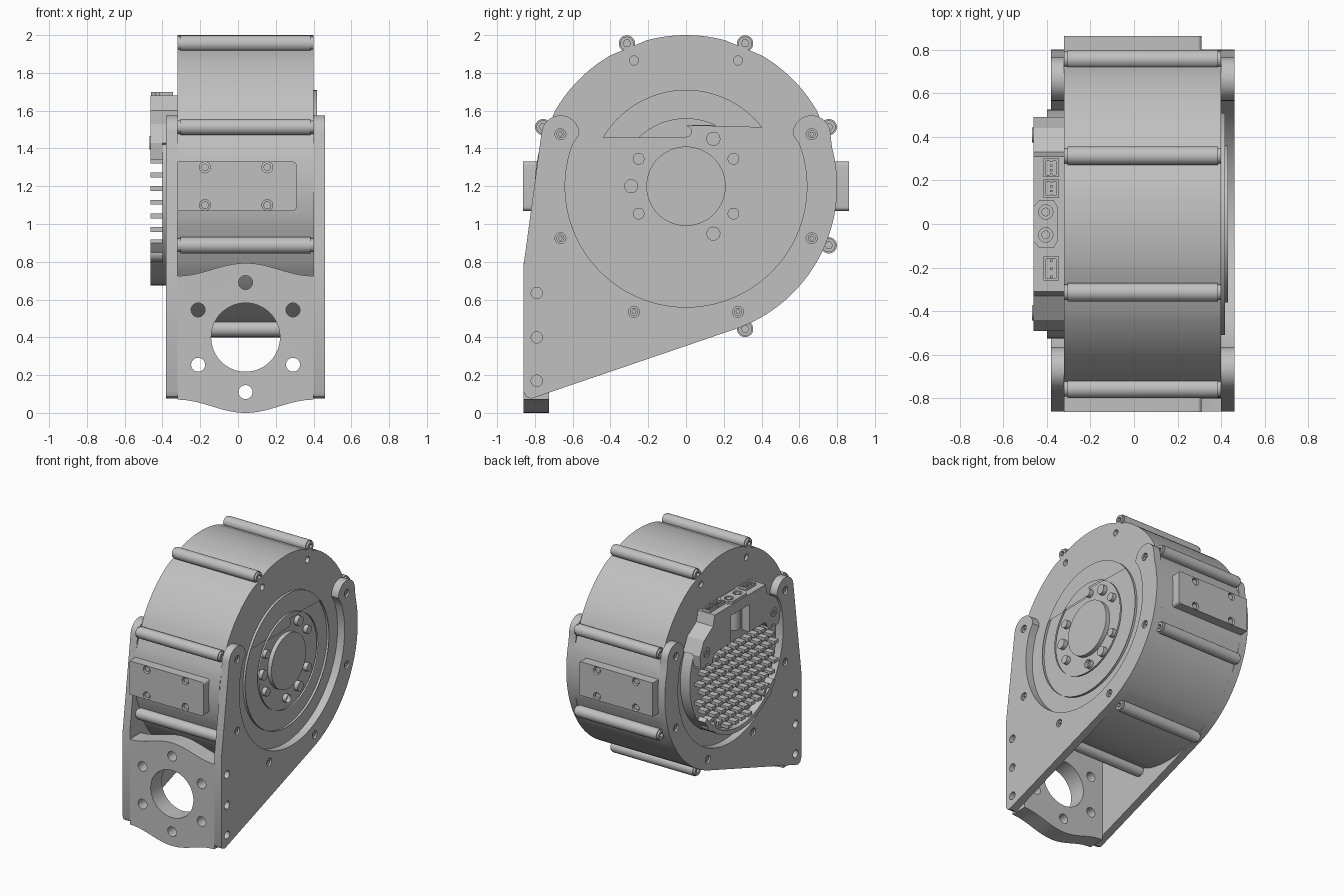
import bpy, bmesh
from math import sin, cos, radians, pi
from mathutils import Matrix, Vector

if "Cube" in bpy.data.objects:
    bpy.data.objects.remove(bpy.data.objects["Cube"])

metal = bpy.data.materials.new("plain_grey_metal")
metal.use_nodes = True
GREY = (0.53, 0.53, 0.53, 1)
metal.diffuse_color = GREY
metal.node_tree.nodes["Principled BSDF"].inputs["Base Color"].default_value = GREY

# Profile planes: the local x, y and extrusion directions in world space
AXES = {"x": ((0, 1, 0), (0, 0, 1), (1, 0, 0)),
        "y": ((1, 0, 0), (0, 0, 1), (0, -1, 0)),
        "z": ((1, 0, 0), (0, 1, 0), (0, 0, 1))}
AXLE = 1.2


def arc(cx, cy, r, a0, a1, n=24):
    angles = [radians(a0 + (a1 - a0) * i / n) for i in range(n + 1)]
    return [(cx + r * cos(a), cy + r * sin(a)) for a in angles]


def circle(cx, cy, r, n=32):
    return arc(cx, cy, r, 0, 360, n)[:-1]


def rect(x0, x1, y0, y1):
    return [(x0, y0), (x1, y0), (x1, y1), (x0, y1)]


def extrude(name, loops, lo, hi, axis="x"):
    """Extrude an outline with holes; lo and hi are world positions on the axis."""
    cu = bpy.data.curves.new(name, "CURVE")
    cu.dimensions, cu.fill_mode, cu.extrude = "2D", "BOTH", (hi - lo) / 2
    for pts in loops:
        sp = cu.splines.new("POLY")
        sp.points.add(len(pts) - 1)
        for p, q in zip(sp.points, pts):
            p.co = (q[0], q[1], 0, 1)
        sp.use_cyclic_u = True
    ob = bpy.data.objects.new(name, cu)
    bpy.context.collection.objects.link(ob)
    bpy.ops.object.select_all(action="DESELECT")
    ob.select_set(True)
    bpy.context.view_layer.objects.active = ob
    bpy.ops.object.convert(target="MESH")
    ob = bpy.context.object
    u, v, w = (Vector(a) for a in AXES[axis])
    mat = Matrix((u, v, w)).transposed().to_4x4()
    mid = (lo + hi) / 2
    mat.translation = Vector([abs(c) * mid for c in w])
    bm = bmesh.new()
    bm.from_mesh(ob.data)
    bmesh.ops.transform(bm, matrix=mat, verts=bm.verts)
    bmesh.ops.remove_doubles(bm, verts=bm.verts, dist=0.0001)
    bmesh.ops.recalc_face_normals(bm, faces=bm.faces)
    bm.to_mesh(ob.data)
    bm.free()
    ob.data.materials.clear()
    ob.data.materials.append(metal)
    bpy.ops.object.shade_smooth_by_angle(angle=radians(30))
    return ob


def polar(r, a):
    return r * cos(radians(a)), AXLE + r * sin(radians(a))


ROD_ANGLES = [22.5 + 45 * k for k in range(8)]

# Drum: round outline with a short flat under each tie rod
outline = [polar(0.8, a) for a in range(0, 360, 3)
           if min(abs(a - r) for r in ROD_ANGLES) > 7]
face_screws = [circle(*polar(0.72, a), 0.024, 20) for a in (67.5, 112.5)]
extrude("drum_body", [outline], -0.30, 0.29)
extrude("drum_front_ring", [outline, circle(0, AXLE, 0.21, 64)] + face_screws, 0.29, 0.40)
extrude("drum_rear_ring", [outline] + face_screws, -0.32, -0.30)

# Tie rods with bored ends
for a in ROD_ANGLES:
    y, z = polar(0.818, a)
    extrude("tie_rod", [circle(y, z, 0.036)], -0.30, 0.38)
    for lo, hi in ((-0.32, -0.30), (0.38, 0.40)):
        extrude("rod_end", [circle(y, z, 0.036), circle(y, z, 0.02, 6)], lo, hi)
    extrude("rod_sleeve", [circle(y, z, 0.043), circle(y, z, 0.034)], -0.305, 0.385)

# Output hub with bolt circle and nested shaft
bore = circle(0, AXLE, 0.21, 64)
bolts = [circle(*polar(0.29, a), 0.031, 24) for a in range(30, 360, 60)]
bolts += [circle(*polar(0.29, a), 0.031, 24) for a in (90, 270)]
pins = [circle(*polar(0.29, a), 0.037, 24) for a in (60, 180, 300)]
extrude("hub_flange", [circle(0, AXLE, 0.51, 96), bore] + bolts + pins, 0.40, 0.418)
extrude("hub_disc", [circle(0, AXLE, 0.36, 80), bore] + bolts + pins, 0.418, 0.432)
for r, inner, end in ((0.12, 0.1, 0.37), (0.1, 0.07, 0.355), (0.05, 0.012, 0.385)):
    extrude("shaft_ring", [circle(0, AXLE, r, 48), circle(0, AXLE, inner, 32)], 0.29, end)

# Side plates of the bracket
plate = [(-0.86, 0.115), (-0.848, 0.087), (-0.82, 0.075)]
plate += arc(0, AXLE, 0.8, -71, 15, 40)
plate += arc(0.665, 1.475, 0.1, 0, 180, 20)
plate += arc(0, AXLE, 0.64, 20, -200, 80)
plate += arc(-0.665, 1.475, 0.1, 0, 172, 20)
plate += [(-0.86, 0.78)]
mounts = [polar(0.72, a) for a in ROD_ANGLES if not 60 < a < 120]
holes = [circle(y, z, 0.029, 24) for y, z in mounts]
holes += [circle(-0.79, z, 0.03, 24) for z in (0.17, 0.40, 0.635)]
for name, lo, hi in (("left", 0.40, 0.46), ("right", -0.38, -0.32)):
    extrude(name + "_side_plate", [plate] + holes, lo, hi)
    for y, z in mounts:
        extrude(name + "_plate_screw", [circle(y, z, 0.021, 20), circle(y, z, 0.01, 6)],
                lo + 0.008, hi - 0.008)

# Front mounting plate with wavy top and bottom edges
MID = 0.04
wave = [(-0.36 + 0.72 * i / 30, 0.5 + 0.5 * cos(pi * (2 * i / 30 - 1))) for i in range(31)]
front = [(MID + x, 0.07 - 0.07 * w) for x, w in wave]
front += [(MID + x, 0.725 + 0.068 * w) for x, w in reversed(wave)]
front_holes = [circle(MID, 0.4, 0.182, 64)]
for k in range(6):
    a = radians(30 + 60 * k)
    front_holes.append(circle(MID + 0.29 * cos(a), 0.4 + 0.29 * sin(a), 0.037))
extrude("front_mounting_plate", [front] + front_holes, -0.86, -0.725, "y")

# Mounting pads on the front and back of the drum
pad = [(-0.32, 1.07)] + arc(0.29, 1.09, 0.02, -90, 0, 6)
pad += arc(0.29, 1.31, 0.02, 0, 90, 6) + [(-0.32, 1.33)]
pad_points = [(x, z) for x in (-0.175, 0.155) for z in (1.1, 1.3)]
pad_holes = [circle(x, z, 0.029, 20) for x, z in pad_points]
for name, side in (("front", -1), ("back", 1)):
    lo, hi = sorted((side * 0.72, side * 0.862))
    extrude(name + "_pad", [pad] + pad_holes, lo, hi, "y")
    lo, hi = sorted((side * 0.75, side * 0.852))
    for x, z in pad_points:
        extrude(name + "_pad_screw", [circle(x, z, 0.02, 20)], lo, hi, "y")

# Electronics cover: base, upper housing with a notch, lower rim and bosses
top = [(0.49, 1.43), (0.44, 1.53), (0.33, 1.60), (0.31, 1.68)]
top += [(-y, z) for y, z in reversed(top)]
extrude("cover_base", [arc(0, AXLE, 0.525, -205, 25, 80) + top], -0.40, -0.32)
housing = [(-0.11, 1.39), (-0.30, 1.39), (-0.34, 1.34), (-0.48, 1.34)]
housing += list(reversed(top)) + [(0.48, 1.34), (0.34, 1.34), (0.30, 1.39), (0.11, 1.39),
                                  (0.11, 1.60), (-0.11, 1.60)]
extrude("cover_housing", [housing], -0.462, -0.40)
extrude("cover_lower_rim", [arc(0, AXLE, 0.525, -145, -35, 40)
                            + arc(0, AXLE, 0.49, -35, -145, 40)], -0.462, -0.40)
for y in (-0.34, 0.34):
    extrude("cover_boss", [circle(y, 0.85, 0.05), circle(y, 0.85, 0.025, 20)], -0.462, -0.40)
    extrude("housing_screw", [circle(y * 1.2, 1.43, 0.035), circle(y * 1.2, 1.43, 0.016, 6)],
            -0.468, -0.455)

# Power connector and signal sockets along the top of the housing
power = [(-0.46, -0.08), (-0.435, -0.11), (-0.37, -0.11), (-0.35, -0.08),
         (-0.35, 0.08), (-0.37, 0.11), (-0.435, 0.11), (-0.46, 0.08)]
power_holes = [circle(-0.405, y, 0.033, 24) for y in (-0.05, 0.055)]
extrude("power_connector", [power] + power_holes, 1.68, 1.70, "z")
for y in (-0.05, 0.055):
    extrude("power_contact", [circle(-0.405, y, 0.02, 20)], 1.67, 1.698, "z")
extrude("power_barrel", [circle(-0.405, 0, 0.05)[8:25] + [(-0.36, -0.09), (-0.36, 0.09)]],
        1.45, 1.60, "z")
for y0, y1, count in ((0.215, 0.30, 4), (0.12, 0.205, 4), (-0.26, -0.15, 3)):
    extrude("signal_socket", [rect(-0.415, -0.345, y0, y1),
                              rect(-0.403, -0.357, y0 + 0.01, y1 - 0.01)], 1.68, 1.70, "z")
    for i in range(count):
        y = y0 + (y1 - y0) * (i + 0.5) / count
        extrude("signal_contact", [rect(-0.385, -0.375, y - 0.005, y + 0.005)],
                1.67, 1.695, "z")

# Heat sink: staggered rows of small blocks
bm = bmesh.new()
for row in range(-4, 6):
    z = 0.97 + 0.0725 * row
    for col in range(-12, 13):
        y = 0.08 * (col + 0.5 * (row % 2))
        if y * y + (z - AXLE) ** 2 < 0.47 ** 2:
            size = Matrix.Diagonal((0.07, 0.05, 0.026, 1))
            bmesh.ops.create_cube(bm, size=1, matrix=Matrix.Translation((-0.427, y, z)) @ size)
mesh = bpy.data.meshes.new("heat_sink_pins")
bm.to_mesh(mesh)
bm.free()
mesh.materials.append(metal)
bpy.context.collection.objects.link(bpy.data.objects.new("heat_sink_pins", mesh))
